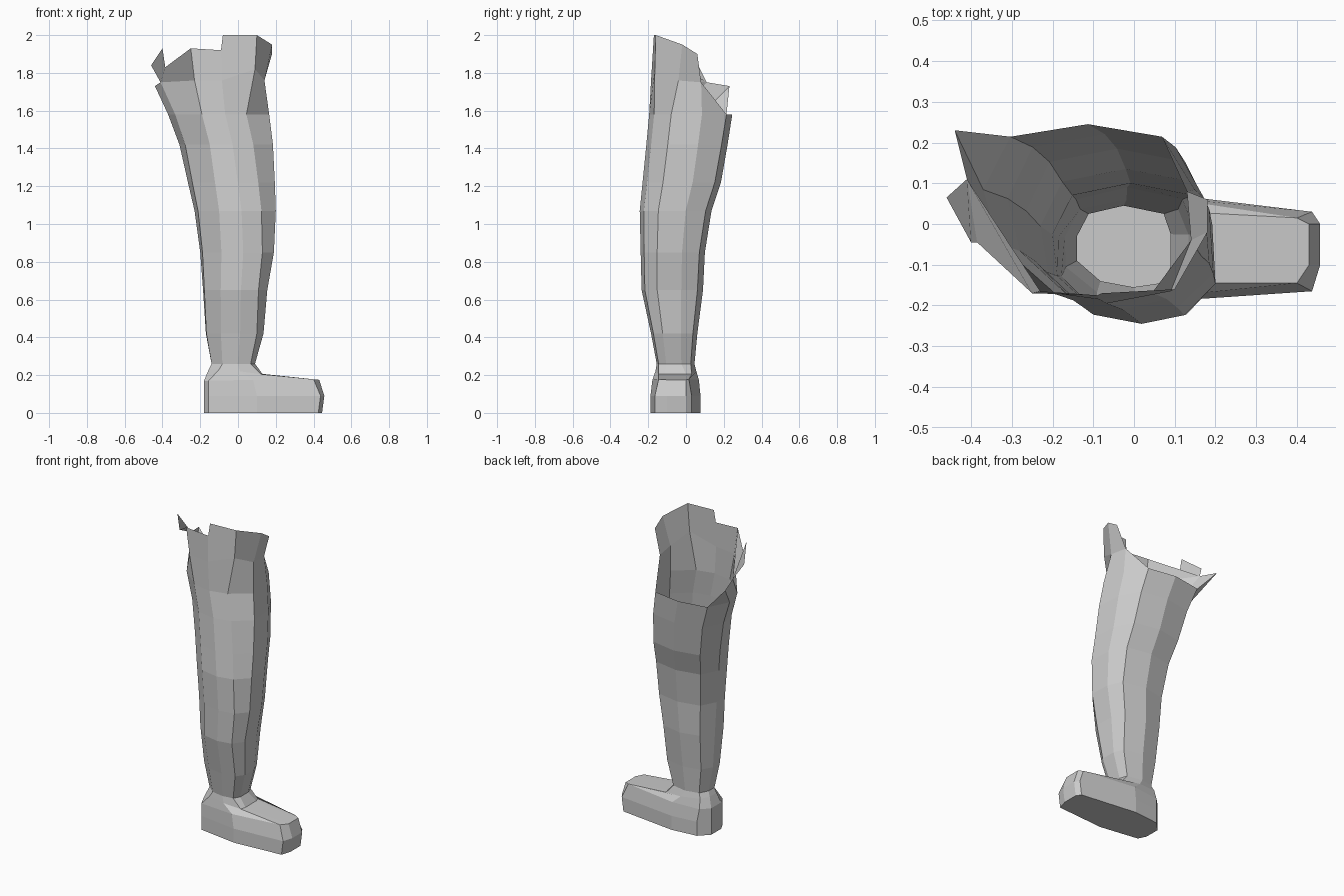
import bpy
import bmesh

if "Cube" in bpy.data.objects:
    bpy.data.objects.remove(bpy.data.objects["Cube"])

N = 10

def make_object(name, bm):
    bmesh.ops.remove_doubles(bm, verts=bm.verts, dist=0.0005)
    mesh = bpy.data.meshes.new(name)
    bm.to_mesh(mesh)
    bm.free()
    ob = bpy.data.objects.new(name, mesh)
    bpy.context.collection.objects.link(ob)
    return ob

def add_ring(bm, pts):
    return [bm.verts.new(p) for p in pts]

def bridge(bm, lo, hi):
    for i in range(N):
        j = (i + 1) % N
        bm.faces.new((lo[i], lo[j], hi[j], hi[i]))

# Unit cross-sections, counterclockwise from the shin side (+x)
ANKLE = [(1, -.5), (1, .3), (.85, .8), (0, 1), (-.75, .8),
         (-1, .25), (-1, -.35), (-.5, -.85), (.2, -1), (.8, -.9)]
THIGH = [(1, -.47), (.94, .27), (.64, .86), (-.04, 1), (-.75, .86),
         (-1, .27), (-.86, -.33), (-.33, -.9), (.13, -1), (.55, -.88)]

# z, x min, x max, y min, y max
LEVELS = [(.26, -.14, .09, -.155, .045), (.42, -.17, .135, -.185, .06),
          (.65, -.185, .155, -.235, .09), (.85, -.20, .19, -.24, .10),
          (1.07, -.23, .20, -.245, .135), (1.22, -.265, .195, -.23, .185),
          (1.42, -.31, .185, -.21, .22), (1.58, -.37, .165, -.195, .245)]

def section(z, x0, x1, y0, y1):
    t = max(0, min(1, (z - .26) / 1.32))
    pts = []
    for (ax, ay), (bx, by) in zip(ANKLE, THIGH):
        u, v = ax + (bx - ax) * t, ay + (by - ay) * t
        pts.append(((x0 + x1) / 2 + u * (x1 - x0) / 2,
                    (y0 + y1) / 2 + v * (y1 - y0) / 2, z))
    return pts

# Leg: open tube lofted through the sections
bm = bmesh.new()
rings = [add_ring(bm, section(*lv)) for lv in LEVELS]
for lo, hi in zip(rings, rings[1:]):
    bridge(bm, lo, hi)

# Ragged upper edge: wraps round the front, open at the back
low = rings[-1]
MID = {5: (-.44, .23, 1.73), 6: (-.41, .11, 1.75), 7: (-.23, -.165, 1.76),
       8: (-.085, -.185, 1.76), 9: (.09, -.165, 1.82),
       0: (.14, -.04, 1.76), 1: (.13, .08, 1.75)}
TOP = {7: (-.25, -.17, 1.93), 8: (-.09, -.175, 1.92), 9: (.10, -.16, 2.0),
       0: (.18, -.02, 1.95), 1: (.18, .06, 1.9)}
mid = {k: bm.verts.new(p) for k, p in MID.items()}
top = {k: bm.verts.new(p) for k, p in TOP.items()}
for a, b in ((5, 6), (6, 7), (7, 8), (8, 9), (9, 0), (0, 1)):
    bm.faces.new((low[a], low[b], mid[b], mid[a]))
bm.faces.new((low[4], low[5], mid[5]))
bm.faces.new((low[1], low[2], mid[1]))
for a, b in ((7, 8), (9, 0), (0, 1)):
    bm.faces.new((mid[a], mid[b], top[b], top[a]))

# Raised front tab and the torn spike at the rear
tab = bm.verts.new((-.08, -.17, 2.0))
bm.faces.new((mid[8], mid[9], top[9], tab, top[8]))
notch = bm.verts.new((-.385, -.045, 1.83))
tip = bm.verts.new((-.40, -.045, 1.93))
tail = bm.verts.new((-.46, .065, 1.84))
bm.faces.new((mid[6], mid[7], top[7], notch))
bm.faces.new((mid[6], notch, tip, tail))
make_object("leg", bm)

# Foot: sole, side wall, upper edge, instep, ankle
SOLE = [(.445, -.10), (.445, .0), (.425, .03), (.05, .077), (-.12, .06),
        (-.18, .0), (-.18, -.1), (-.155, -.15), (.1, -.188), (.425, -.165)]
UPPER = [(.43, -.1, .175), (.43, 0, .175), (.40, .015, .178), (.05, .068, .175),
         (-.13, .05, .17), (-.18, 0, .17), (-.18, -.1, .17),
         (-.155, -.15, .17), (.08, -.178, .175), (.40, -.145, .178)]
INSTEP = [(.13, -.11, .205), (.13, .0, .205), (.12, .03, .205), (0, .055, .22),
          (-.125, .035, .23), (-.155, -.02, .23), (-.155, -.09, .23),
          (-.10, -.145, .23), (.01, -.162, .22), (.12, -.145, .205)]
bm = bmesh.new()
sole = add_ring(bm, [(x, y, 0) for x, y in SOLE])
wall = add_ring(bm, [(x + (.012 if x > .3 else 0), y, .09) for x, y in SOLE])
stack = [sole, wall, add_ring(bm, UPPER), add_ring(bm, INSTEP),
         add_ring(bm, section(*LEVELS[0]))]
for lo, hi in zip(stack, stack[1:]):
    bridge(bm, lo, hi)
bm.faces.new(sole[::-1])
make_object("foot", bm)
